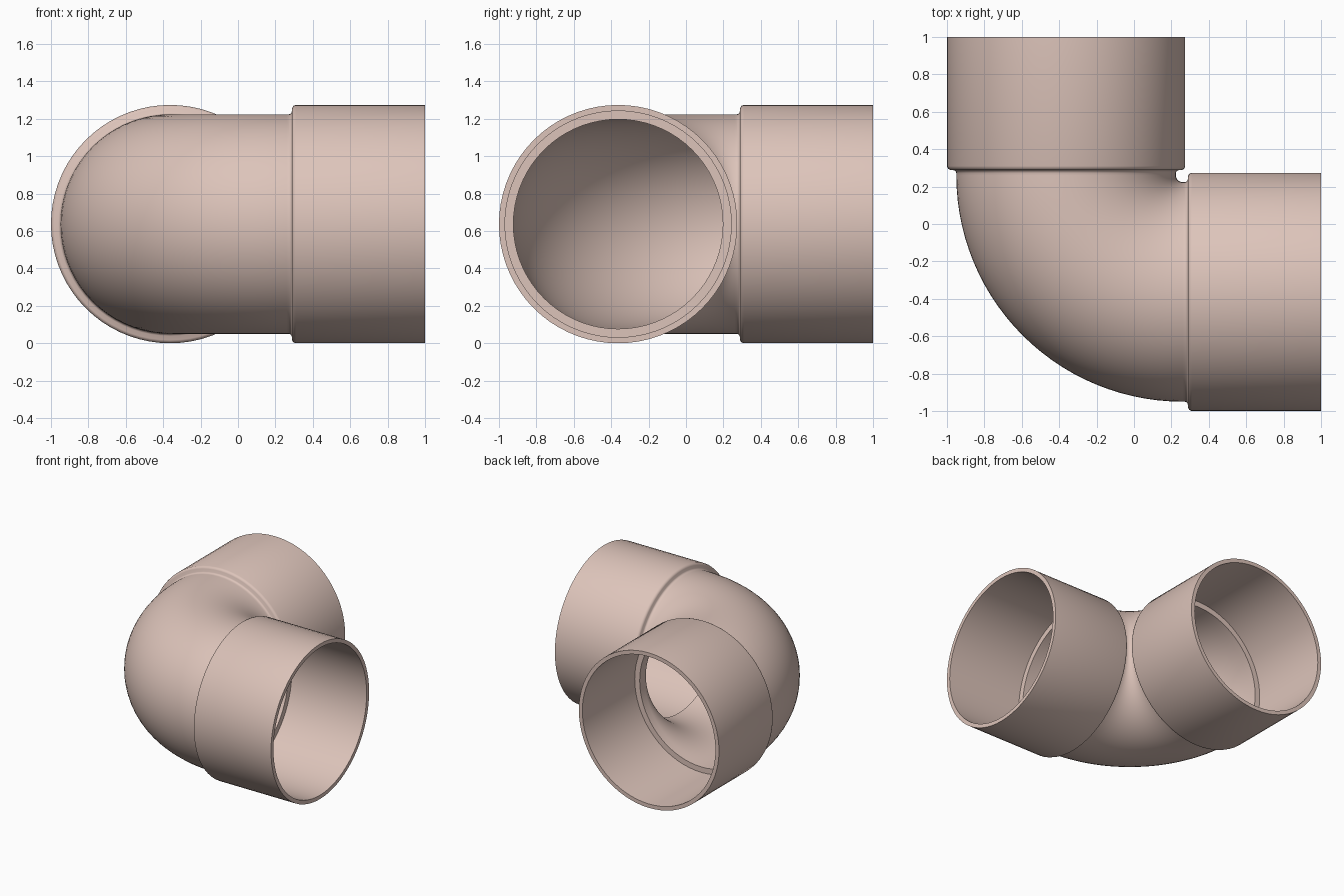
import bpy, bmesh, math
from mathutils import Vector

cube = bpy.data.objects.get("Cube")
if cube:
    bpy.data.objects.remove(cube, do_unlink=True)

SIDES = 72
BEND_STEPS = 28
AXIS = -0.363         # offset of both pipe axes from the origin
HEIGHT = 0.637        # height of the pipe axes
CORNER = 0.26         # centre of the quarter bend
BEND_RADIUS = CORNER - AXIS

# Distance along the arm and radius, from the bend to the open end
OUTER_ARM = [(0.272, 0.587), (0.281, 0.59), (0.287, 0.598), (0.289, 0.62),
             (0.296, 0.632), (0.31, 0.637), (1.0, 0.637)]
INNER_ARM = [(0.32, 0.56), (0.32, 0.605), (1.0, 0.605)]


def stations(arm, bend_r):
    """Cross-sections (centre, sideways direction, radius) from the back arm to the side arm."""
    back = [(Vector((AXIS, d, HEIGHT)), Vector((1, 0, 0)), r) for d, r in reversed(arm)]
    side = [(Vector((d, AXIS, HEIGHT)), Vector((0, 1, 0)), r) for d, r in arm]
    bend = []
    for i in range(BEND_STEPS + 1):
        a = math.pi / 2 * i / BEND_STEPS
        inward = Vector((math.cos(a), math.sin(a), 0))
        centre = Vector((CORNER, CORNER, HEIGHT)) - inward * BEND_RADIUS
        bend.append((centre, inward, bend_r))
    return back + bend + side


def add_ring(bm, centre, sideways, radius):
    ring = []
    for k in range(SIDES):
        t = 2 * math.pi * k / SIDES
        offset = sideways * math.cos(t) + Vector((0, 0, 1)) * math.sin(t)
        ring.append(bm.verts.new(centre + offset * radius))
    return ring


# Outer skin out, bore back: one closed wall
bm = bmesh.new()
path = stations(OUTER_ARM, 0.587) + stations(INNER_ARM, 0.56)[::-1]
rings = [add_ring(bm, *s) for s in path]
for a, b in zip(rings, rings[1:] + rings[:1]):
    for k in range(SIDES):
        n = (k + 1) % SIDES
        bm.faces.new((a[k], a[n], b[n], b[k]))
bmesh.ops.recalc_face_normals(bm, faces=bm.faces)
mesh = bpy.data.meshes.new("pipe_elbow")
bm.to_mesh(mesh)
bm.free()
elbow = bpy.data.objects.new("pipe_elbow", mesh)
bpy.context.collection.objects.link(elbow)

# Plastic
color = (0.72, 0.55, 0.49, 1)
mat = bpy.data.materials.new("plastic")
mat.use_nodes = True
mat.diffuse_color = color
mat.node_tree.nodes["Principled BSDF"].inputs["Base Color"].default_value = color
mesh.materials.append(mat)

# Smooth walls, crisp rims
bpy.ops.object.select_all(action="DESELECT")
elbow.select_set(True)
bpy.context.view_layer.objects.active = elbow
bpy.ops.object.shade_smooth_by_angle(angle=math.radians(50))
